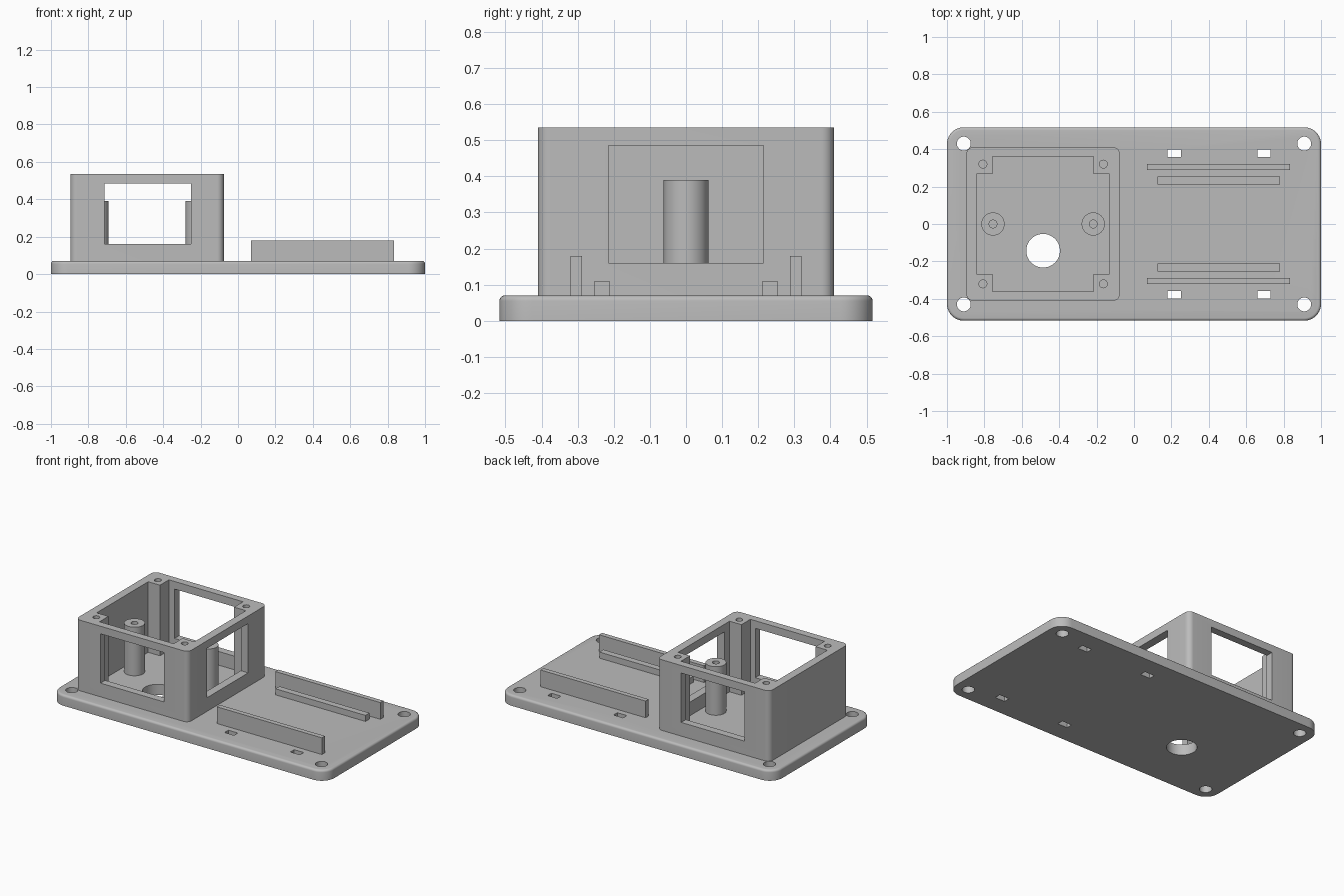
import bpy, bmesh, math

if "Cube" in bpy.data.objects:
    bpy.data.objects.remove(bpy.data.objects["Cube"])

grey = bpy.data.materials.new("plain grey")
grey.diffuse_color = (0.5, 0.5, 0.5, 1)
grey.use_nodes = True
grey.node_tree.nodes["Principled BSDF"].inputs["Base Color"].default_value = grey.diffuse_color


def finish(name, bm):
    bmesh.ops.recalc_face_normals(bm, faces=bm.faces[:])
    mesh = bpy.data.meshes.new(name)
    bm.to_mesh(mesh)
    bm.free()
    mesh.materials.append(grey)
    ob = bpy.data.objects.new(name, mesh)
    bpy.context.collection.objects.link(ob)
    return ob


def box(name, x0, x1, y0, y1, z0, z1):
    bm = bmesh.new()
    bmesh.ops.create_cube(bm, size=1)
    for v in bm.verts:
        v.co = ((x0 + x1) / 2 + v.co.x * (x1 - x0),
                (y0 + y1) / 2 + v.co.y * (y1 - y0),
                (z0 + z1) / 2 + v.co.z * (z1 - z0))
    return finish(name, bm)


def cylinder(name, x, y, z0, z1, r):
    bm = bmesh.new()
    bmesh.ops.create_cone(bm, cap_ends=True, segments=40, radius1=r, radius2=r, depth=z1 - z0)
    bmesh.ops.translate(bm, verts=bm.verts, vec=(x, y, (z0 + z1) / 2))
    return finish(name, bm)


def rounded_block(name, cx, hx, hy, r, levels):
    """Rounded rectangle lofted through (height, inset) levels."""
    bm = bmesh.new()
    rings = []
    for z, inset in levels:
        ring = []
        for k, (sx, sy) in enumerate([(1, 1), (-1, 1), (-1, -1), (1, -1)]):
            for i in range(11):
                a = (k + i / 10) * math.pi / 2
                ring.append(bm.verts.new((cx + sx * (hx - r) + (r - inset) * math.cos(a),
                                          sy * (hy - r) + (r - inset) * math.sin(a), z)))
        rings.append(ring)
    n = len(rings[0])
    for a, b in zip(rings, rings[1:]):
        for i in range(n):
            bm.faces.new((a[i], a[(i + 1) % n], b[(i + 1) % n], b[i]))
    bm.faces.new(rings[0])
    bm.faces.new(rings[-1])
    return finish(name, bm)


def cut(target, cutter):
    cutter.hide_render = True
    mod = target.modifiers.new("cut", 'BOOLEAN')
    mod.operation = 'DIFFERENCE'
    mod.solver = 'EXACT'
    mod.object = cutter
    bpy.context.view_layer.objects.active = target
    bpy.ops.object.modifier_apply(modifier=mod.name)
    bpy.data.objects.remove(cutter)


def smooth(ob):
    bpy.ops.object.select_all(action='DESELECT')
    ob.select_set(True)
    bpy.context.view_layer.objects.active = ob
    bpy.ops.object.shade_smooth_by_angle(angle=math.radians(35))


TOP = 0.07      # plate surface
CX = -0.486     # housing centre

# Base plate with a rounded upper edge
f = 0.015
edge = [(TOP - f + f * math.sin(a), f - f * math.cos(a))
        for a in (i * math.pi / 10 for i in range(6))]
plate = rounded_block("base_plate", 0, 1.0, 0.517, 0.09, [(0, 0)] + edge)
for sx in (-1, 1):
    for sy in (-1, 1):
        cut(plate, cylinder("screw_hole", sx * 0.91, sy * 0.43, -0.1, 0.2, 0.037))
for x in (0.18, 0.66):
    for sy in (-1, 1):
        cut(plate, box("strap_slot", x, x + 0.07, sy * 0.378 - 0.02, sy * 0.378 + 0.02, -0.1, 0.2))
cut(plate, cylinder("cable_hole", CX, -0.143, -0.1, 0.2, 0.09))
smooth(plate)

# Open housing with corner posts, left wall closed
housing = rounded_block("housing", CX, 0.41, 0.41, 0.035, [(TOP, 0), (0.535, 0)])
cut(housing, box("cavity_wide", CX - 0.356, CX + 0.356, -0.268, 0.268, 0, 1))
cut(housing, box("cavity_long", CX - 0.27, CX + 0.27, -0.361, 0.361, 0, 1))
cut(housing, box("front_back_window", -0.715, -0.252, -0.6, 0.6, 0.16, 0.485))
cut(housing, box("right_window", -0.3, 0.1, -0.215, 0.215, 0.16, 0.485))
for sx in (-1, 1):
    for sy in (-1, 1):
        cut(housing, cylinder("lid_hole", CX + sx * 0.322, sy * 0.32, 0.335, 0.7, 0.021))
smooth(housing)

# Standoffs inside the housing
for side, sx in (("left", -1), ("right", 1)):
    post = cylinder(side + "_standoff", CX + sx * 0.268, 0, TOP, 0.39, 0.062)
    cut(post, cylinder("post_hole", CX + sx * 0.268, 0, 0.19, 0.6, 0.021))
    smooth(post)

# Board rails: tall outer guide and low inner ledge on each side
for side, sy in (("front", -1), ("back", 1)):
    box(side + "_guide_rail", 0.07, 0.835, sy * 0.304 - 0.016, sy * 0.304 + 0.016, TOP, 0.18)
    box(side + "_ledge_rail", 0.125, 0.78, sy * 0.233 - 0.021, sy * 0.233 + 0.021, TOP, 0.11)
